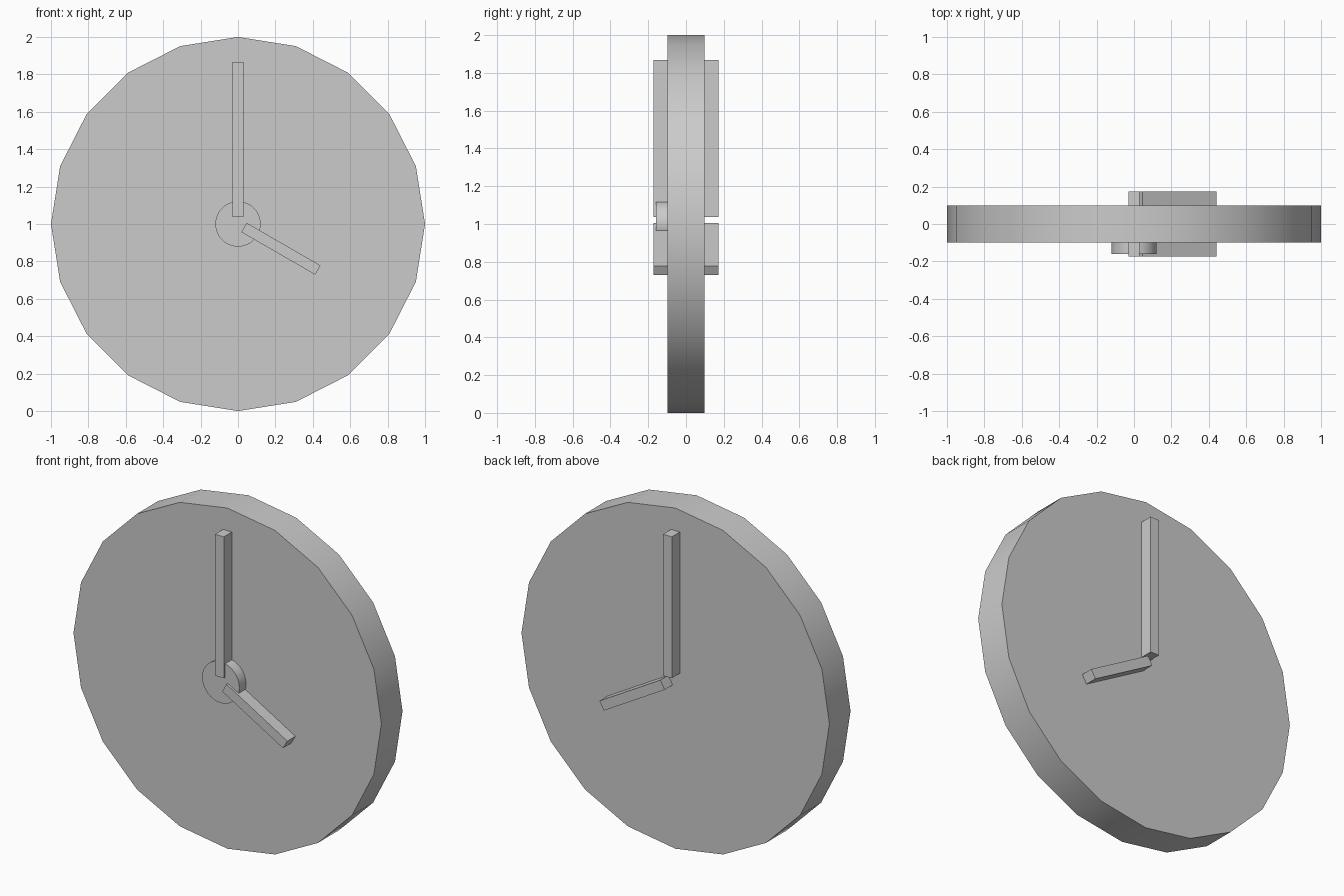
import bpy
from math import pi, radians, sin, cos

if "Cube" in bpy.data.objects:
    bpy.data.objects.remove(bpy.data.objects["Cube"])

CENTRE_Z = 1.0


def disc(name, radius, sides, y0, y1):
    """Cylinder lying along y, between y0 and y1."""
    bpy.ops.mesh.primitive_cylinder_add(
        vertices=sides, radius=radius, depth=y1 - y0,
        location=(0, (y0 + y1) / 2, CENTRE_Z), rotation=(pi / 2, 0, 0))
    bpy.context.object.name = name
    bpy.ops.object.shade_smooth_by_angle(angle=radians(30))


def hand(name, hour, inner, outer):
    """Bar pointing at the given hour, running through the clock front to back."""
    a = hour * pi / 6
    mid = (inner + outer) / 2
    bpy.ops.mesh.primitive_cube_add(
        size=1, location=(mid * sin(a), 0, CENTRE_Z + mid * cos(a)), rotation=(0, a, 0))
    ob = bpy.context.object
    ob.name = name
    ob.scale = (0.057, 0.345, outer - inner)


# Body and front hub
disc("clock_body", 1.0, 20, -0.098, 0.098)
disc("hub", 0.121, 32, -0.16, -0.05)

# Hands, showing on both faces
hand("minute_hand", 12, 0.037, 0.867)
hand("hour_hand", 4, 0.037, 0.493)
